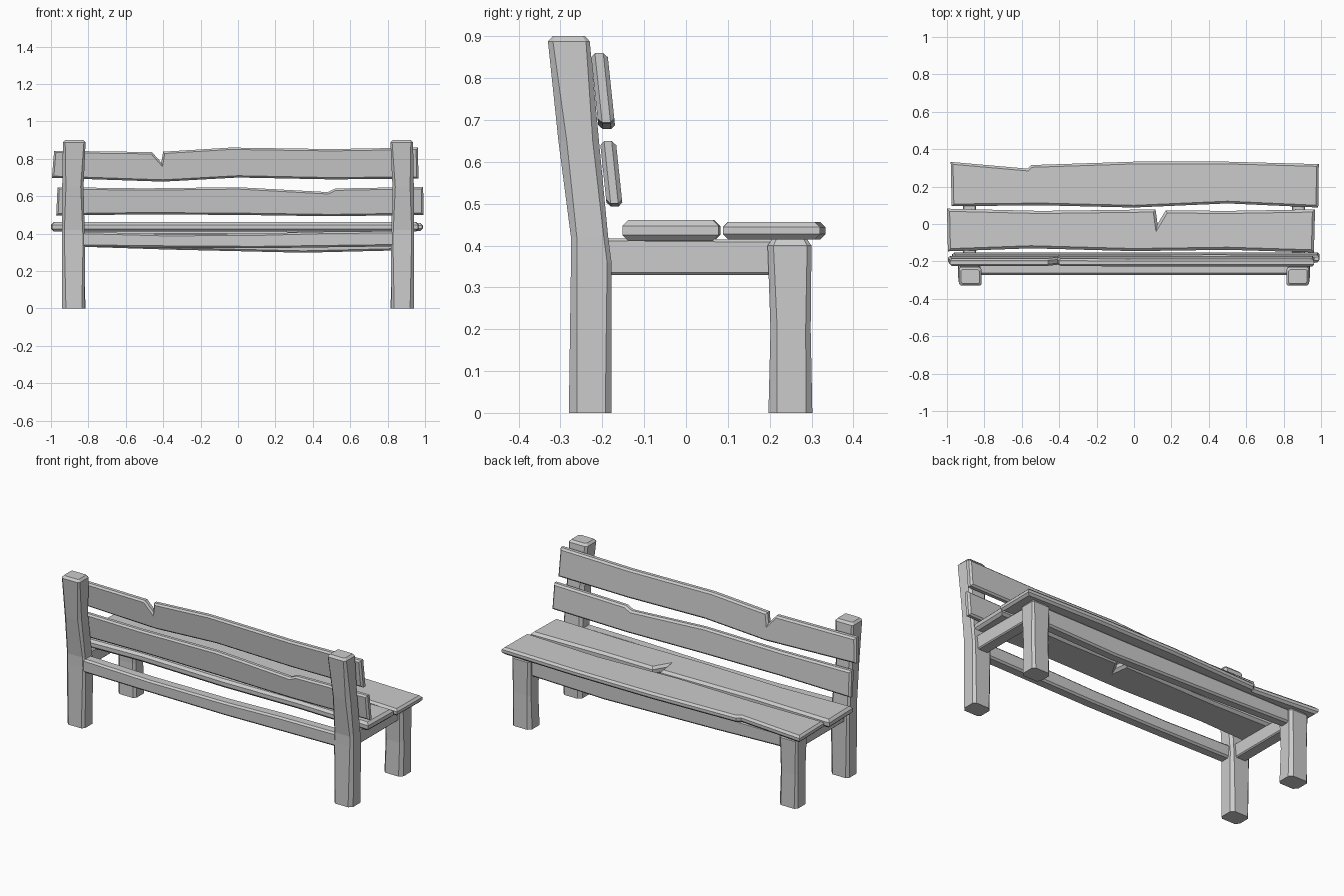
import bpy, bmesh

if "Cube" in bpy.data.objects:
    bpy.data.objects.remove(bpy.data.objects["Cube"])


def finish(name, bm, chamfer=0.0):
    bmesh.ops.recalc_face_normals(bm, faces=bm.faces[:])
    me = bpy.data.meshes.new(name)
    bm.to_mesh(me)
    bm.free()
    ob = bpy.data.objects.new(name, me)
    bpy.context.collection.objects.link(ob)
    if chamfer:
        mod = ob.modifiers.new("chamfer", 'BEVEL')
        mod.width = chamfer
        mod.segments = 1
        mod.limit_method = 'WEIGHT'
    return ob


def mirror_x(ob):
    mod = ob.modifiers.new("mirror", 'MIRROR')
    mod.use_axis[0] = True


def board(name, outline, w0, w1, place, chamfer):
    """Extrude an outline between two depths and chamfer both rims."""
    bm = bmesh.new()
    a = [bm.verts.new(place(u, v, w0)) for u, v in outline]
    b = [bm.verts.new(place(u, v, w1)) for u, v in outline]
    rims = [bm.faces.new(a), bm.faces.new(b[::-1])]
    n = len(a)
    for i in range(n):
        j = (i + 1) % n
        bm.faces.new((a[i], a[j], b[j], b[i]))
    layer = bm.edges.layers.float.new("bevel_weight_edge")
    for f in rims:
        for e in f.edges:
            e[layer] = 1.0
    return finish(name, bm, chamfer)


def post(name, sections, top_lift):
    """Loft chamfered rectangles (z, x0, x1, y0, y1, cut), with a bevelled cap."""
    bm = bmesh.new()
    z, x0, x1, y0, y1, c = sections[-1]
    i = 0.012
    sections = sections + [(z + top_lift, x0 + i, x1 - i, y0 + i, y1 - i, c * 0.7)]
    rings = []
    for z, x0, x1, y0, y1, c in sections:
        d = c * 0.75
        pts = [(x0 + d, y0), (x1 - c, y0), (x1, y0 + c), (x1, y1 - d),
               (x1 - d, y1), (x0 + c, y1), (x0, y1 - c), (x0, y0 + d)]
        rings.append([bm.verts.new((x, y, z)) for x, y in pts])
    for r, s in zip(rings, rings[1:]):
        for k in range(8):
            m = (k + 1) % 8
            bm.faces.new((r[k], r[m], s[m], s[k]))
    bm.faces.new(rings[0][::-1])
    bm.faces.new(rings[-1])
    return finish(name, bm)


# Bent back posts
mirror_x(post("back_post", [
    (0.0, 0.82, 0.94, -0.28, -0.178, 0.02),
    (0.36, 0.818, 0.942, -0.275, -0.178, 0.014),
    (0.42, 0.82, 0.942, -0.275, -0.186, 0.014),
    (0.65, 0.826, 0.94, -0.305, -0.208, 0.02),
    (0.888, 0.815, 0.936, -0.33, -0.23, 0.012)], 0.013))

# Front legs
mirror_x(post("front_leg", [
    (0.0, 0.815, 0.938, 0.197, 0.302, 0.02),
    (0.2, 0.822, 0.938, 0.202, 0.298, 0.016),
    (0.40, 0.818, 0.94, 0.195, 0.30, 0.014)], 0.017))


# Placement helpers: flat, standing, and side-on boards
def flat(u, v, w):
    return (u, v, w)


def upright(u, v, w):
    return (u, w, v)


def sideways(u, v, w):
    return (w, u, v)


def leaning(u, v, w):
    return (u, w - 0.105 * (v - 0.5), v)


# Side rails between the legs
mirror_x(board("side_rail", [(-0.2, 0.33), (0.22, 0.33), (0.22, 0.414), (-0.2, 0.417)],
               0.845, 0.915, sideways, 0.006))

# Long rails between the posts
board("back_rail", [(-0.84, 0.33), (-0.38, 0.325), (0.1, 0.322), (0.84, 0.332),
                    (0.84, 0.414), (0.45, 0.41), (0.1, 0.4), (-0.4, 0.398), (-0.84, 0.41)],
      -0.272, -0.205, upright, 0.01)
board("front_rail", [(-0.84, 0.33), (-0.38, 0.315), (0.35, 0.298), (0.84, 0.31),
                     (0.84, 0.412), (0.3, 0.41), (-0.84, 0.412)],
      0.215, 0.278, upright, 0.01)

# Seat planks with cracks in one edge
board("front_seat_plank", [
    (-0.975, 0.095), (-0.5, 0.1), (0.0, 0.088), (0.5, 0.11), (0.985, 0.088),
    (0.988, 0.32), (0.5, 0.333), (0.0, 0.333), (-0.55, 0.315), (-0.57, 0.296),
    (-0.98, 0.332)], 0.415, 0.456, flat, 0.012)
board("rear_seat_plank", [
    (-0.995, -0.146), (-0.55, -0.13), (0.0, -0.145), (0.5, -0.138), (0.962, -0.152),
    (0.968, 0.078), (0.5, 0.07), (0.17, 0.073), (0.126, 0.0), (0.115, 0.078),
    (-0.5, 0.07), (-1.0, 0.082)], 0.411, 0.461, flat, 0.014)

# Back slats, leaning with the posts
board("upper_back_slat", [
    (-0.995, 0.698), (-0.4, 0.678), (0.0, 0.7), (0.5, 0.69), (0.965, 0.694),
    (0.962, 0.86), (0.5, 0.852), (-0.04, 0.86), (-0.4, 0.838), (-0.41, 0.78),
    (-0.46, 0.836), (-0.983, 0.843)], -0.19, -0.15, leaning, 0.01)
board("lower_back_slat", [
    (-0.972, 0.497), (-0.5, 0.503), (0.0, 0.5), (0.5, 0.493), (0.992, 0.5),
    (0.99, 0.65), (0.52, 0.641), (0.48, 0.622), (0.0, 0.648), (-0.5, 0.642),
    (-0.965, 0.648)], -0.19, -0.152, leaning, 0.01)
